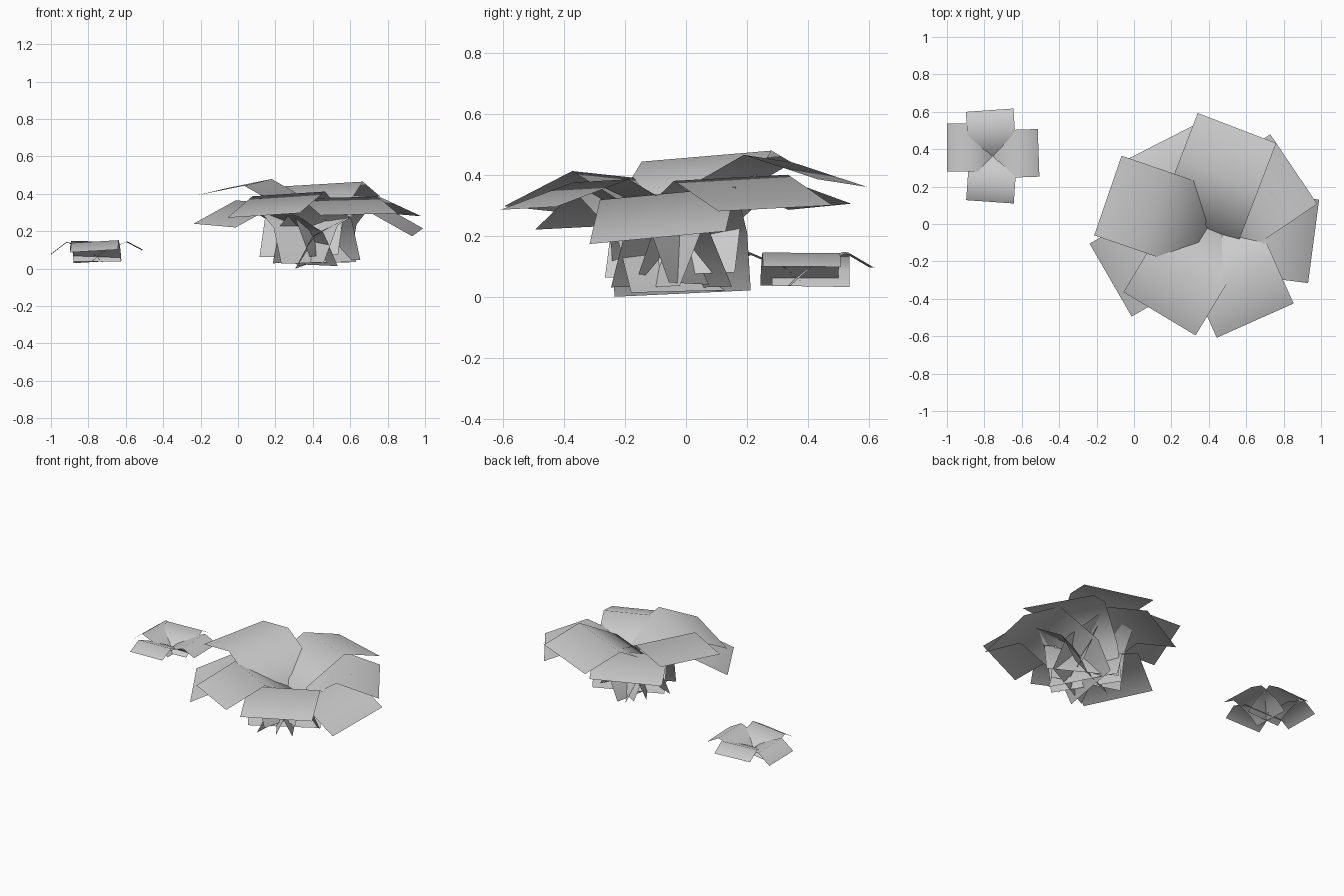
import bpy
import math
from mathutils import Vector

old = bpy.data.objects.get("Cube")
if old:
    bpy.data.objects.remove(old, do_unlink=True)

# Single flat leaf colour
grey = bpy.data.materials.new("light_grey")
grey.use_nodes = True
colour = (0.6, 0.6, 0.6, 1.0)
grey.diffuse_color = colour
grey.node_tree.nodes["Principled BSDF"].inputs["Base Color"].default_value = colour


def leaf(name, root, angle, width, rows):
    """Bent leaf card: rows run from base to tip as (radius, z of right edge, z of left edge)."""
    a = math.radians(angle)
    out = Vector((math.cos(a), math.sin(a), 0))
    side = Vector((-out.y, out.x, 0)) * width / 2
    start = Vector((root[0], root[1], 0))
    verts = []
    for r, z_right, z_left in rows:
        verts.append(start + out * r - side + Vector((0, 0, z_right)))
        verts.append(start + out * r + side + Vector((0, 0, z_left)))
    faces = [(2 * i, 2 * i + 2, 2 * i + 3, 2 * i + 1) for i in range(len(rows) - 1)]
    mesh = bpy.data.meshes.new(name)
    mesh.from_pydata(verts, [], faces)
    mesh.materials.append(grey)
    for p in mesh.polygons:
        p.use_smooth = True
    obj = bpy.data.objects.new(name, mesh)
    bpy.context.collection.objects.link(obj)
    return obj


# Large plant: root x, root y, angle, right and left height of the bend, droop of the tip
large = [
    (0.39, -0.03, 161, 0.479, 0.443, 0.05),
    (0.35, -0.01, 69, 0.465, 0.440, 0.08),
    (0.39, -0.02, 34, 0.380, 0.400, 0.10),
    (0.40, -0.06, 117, 0.390, 0.370, 0.085),
    (0.405, -0.02, -7.5, 0.318, 0.360, 0.145),
    (0.42, -0.005, -66, 0.375, 0.385, 0.09),
    (0.425, 0.0, -121, 0.387, 0.412, 0.115),
    (0.36, -0.02, -150, 0.365, 0.345, 0.125),
]
for i, (x, y, ang, zr, zl, droop) in enumerate(large):
    def base(z):
        return 0.5 * (z - 0.318)
    leaf(f"large_leaf_{i + 1}", (x, y), ang, 0.45, [
        (-0.07, base(zr), base(zl)),
        (0.02, zr - 0.15, zl - 0.15),
        (0.30, zr, zl),
        (0.56, zr - droop, zl - droop),
    ])

# Small plant: four crossing leaves
small = [
    ("back", -0.755, 0.364, 94, 0.145, 0.147, 0.05),
    ("front", -0.753, 0.363, 266, 0.137, 0.152, 0.05),
    ("left", -0.755, 0.372, 2, 0.145, 0.143, 0.045),
    ("right", -0.755, 0.409, 180, 0.140, 0.144, 0.065),
]
for side_name, x, y, ang, zr, zl, droop in small:
    leaf(f"small_leaf_{side_name}", (x, y), ang, 0.255, [
        (-0.03, zr - 0.108, zl - 0.108),
        (0.03, zr - 0.055, zl - 0.055),
        (0.16, zr, zl),
        (0.245, zr - droop, zl - droop),
    ])
